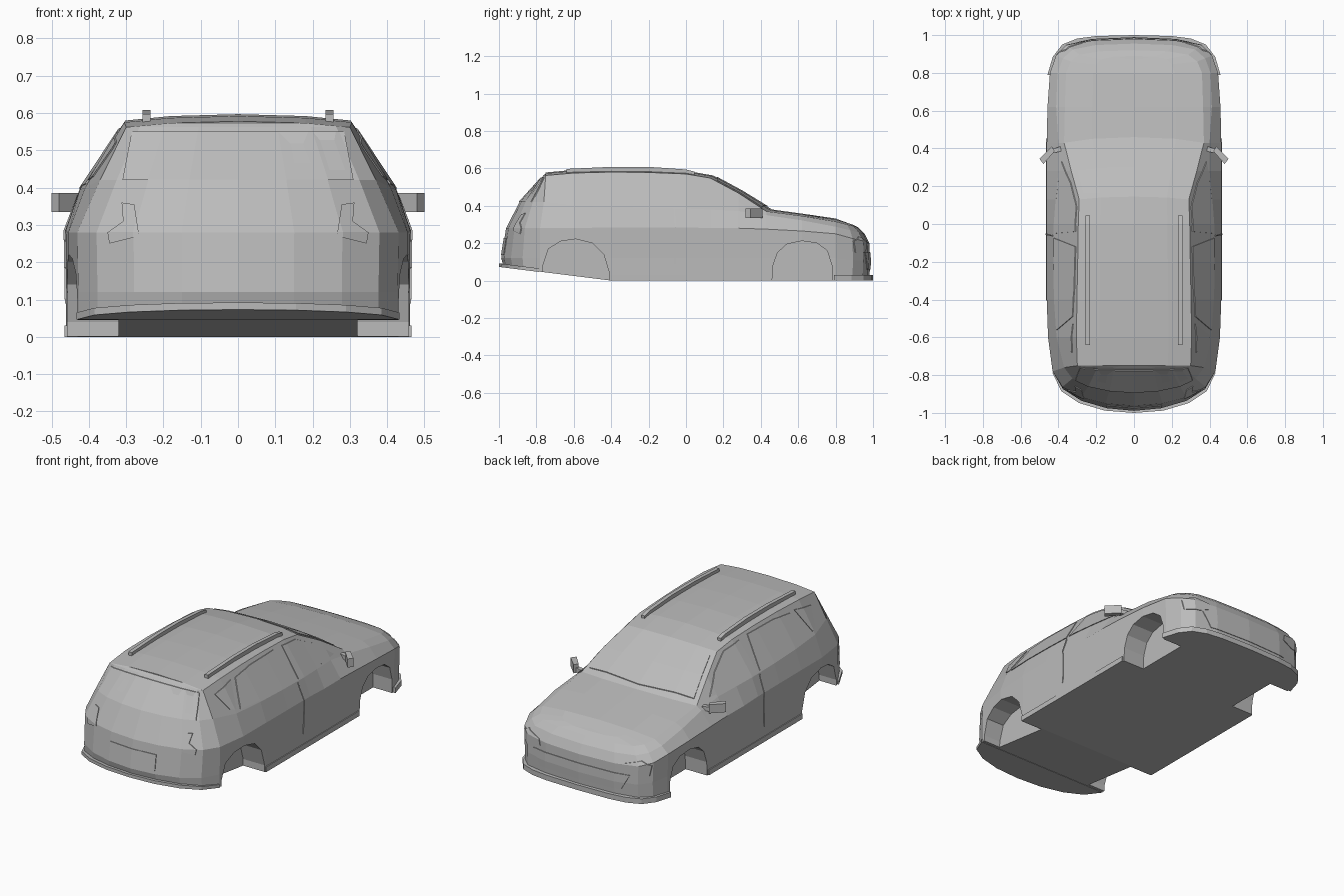
import bpy, bmesh
from mathutils import Vector

if "Cube" in bpy.data.objects:
    bpy.data.objects.remove(bpy.data.objects["Cube"])

paint = bpy.data.materials.new("grey_paint")
paint.diffuse_color = (0.5, 0.5, 0.5, 1)
paint.use_nodes = True
paint.node_tree.nodes["Principled BSDF"].inputs["Base Color"].default_value = paint.diffuse_color


def finish(bm, name):
    bmesh.ops.recalc_face_normals(bm, faces=bm.faces[:])
    me = bpy.data.meshes.new(name)
    bm.to_mesh(me)
    bm.free()
    me.materials.append(paint)
    ob = bpy.data.objects.new(name, me)
    bpy.context.collection.objects.link(ob)
    return ob


def prism(name, polys, axis, lo, hi, both=False, zfun=None):
    """Extrude 2D outlines along an axis; both=True adds the copy at -x."""
    bm = bmesh.new()
    for pts in polys:
        for sx in ((1, -1) if both else (1,)):
            rings = []
            for a in (lo, hi):
                ring = []
                for p, q in pts:
                    co = {"x": (a, p, q), "y": (p, a, q), "z": (p, q, a)}[axis]
                    dz = zfun(co[1]) if zfun else 0
                    ring.append(bm.verts.new((co[0] * sx, co[1], co[2] + dz)))
                rings.append(ring)
            n = len(pts)
            bm.faces.new(rings[0])
            bm.faces.new(rings[1][::-1])
            for i in range(n):
                j = (i + 1) % n
                bm.faces.new((rings[0][i], rings[0][j], rings[1][j], rings[1][i]))
    return finish(bm, name)


def boolean(ob, other, op):
    m = ob.modifiers.new("cut", "BOOLEAN")
    m.object, m.operation, m.solver = other, op, "EXACT"
    dg = bpy.context.evaluated_depsgraph_get()
    me = bpy.data.meshes.new_from_object(ob.evaluated_get(dg))
    ob.modifiers.clear()
    ob.data = me


def floor_z(y):
    return 0.125 * max(0.0, -0.4 - y)


# Body: cross-sections lofted along y, closed by rounded tail and nose
def section(y, w, zs, xb, zb, xt, ze, zt, lean=0.0):
    return [Vector(p) for p in (
        (0, y, floor_z(y)), (w, y, floor_z(y)), (w, y, 0.12), (w + 0.003, y, zs),
        (xb, y, zb), (xt, y, ze), (xt * 0.6, y + lean * 0.7, ze + 0.7 * (zt - ze)),
        (0, y + lean, zt))]


def cap(start, end_y, end_z, steps):
    """Sections that shrink to x = 0 while moving to the end profile."""
    out = []
    for t, s in steps:
        ring = []
        for p, ey, ez in zip(start, end_y, end_z):
            y = p.y + (ey - p.y) * t
            z = p.z + ((ez if ez is not None else p.z) - p.z) * t
            ring.append(Vector((p.x * s, y, z)))
        for k in (0, 1):
            ring[k].z = floor_z(ring[k].y)
        out.append(ring)
    return out


tail = section(-0.75, 0.428, 0.28, 0.37, 0.42, 0.30, 0.562, 0.578)
for k, y in enumerate((-0.78, -0.78, -0.78, -0.78, -0.76)):
    tail[k].y = y
    if k < 2:
        tail[k].z = floor_z(y)
nose = section(0.80, 0.442, 0.25, 0.405, 0.288, 0.36, 0.315, 0.332)
middle = [
    section(-0.60, 0.452, 0.28, 0.41, 0.40, 0.305, 0.575, 0.592),
    section(-0.40, 0.459, 0.285, 0.424, 0.395, 0.302, 0.58, 0.597),
    section(-0.20, 0.46, 0.285, 0.427, 0.39, 0.298, 0.578, 0.597),
    section(0.00, 0.461, 0.285, 0.425, 0.385, 0.295, 0.57, 0.587),
    section(0.13, 0.461, 0.28, 0.415, 0.38, 0.29, 0.548, 0.562, 0.015),
    section(0.28, 0.46, 0.28, 0.40, 0.372, 0.332, 0.468, 0.478, 0.02),
    section(0.43, 0.459, 0.275, 0.40, 0.35, 0.37, 0.37, 0.38, 0.03),
    section(0.62, 0.455, 0.265, 0.412, 0.322, 0.366, 0.345, 0.358)]
tail_caps = cap(tail, (-0.975, -0.975, -0.988, -0.962, -0.89, -0.762, -0.75, -0.75),
                (None,) * 8, ((0.45, 0.88), (0.75, 0.65), (0.93, 0.35), (1, 0)))
nose_caps = cap(nose, (0.98, 0.98, 0.985, 0.98, 0.955, 0.92, 0.89, 0.87),
                (0, 0, 0.10, 0.20, 0.25, 0.285, 0.30, 0.306),
                ((0.5, 0.93), (0.8, 0.8), (0.95, 0.5), (1, 0)))
rings = tail_caps[::-1] + [tail] + middle + [nose] + nose_caps


def build_body(name, grow):
    bm = bmesh.new()
    for sx in (1, -1):
        grid = [[bm.verts.new((p.x * sx, p.y, p.z)) for p in r] for r in rings]
        for a, b in zip(grid, grid[1:]):
            for k in range(7):
                bm.faces.new((a[k], a[k + 1], b[k + 1], b[k]))
    bmesh.ops.remove_doubles(bm, verts=bm.verts[:], dist=0.0005)
    bmesh.ops.recalc_face_normals(bm, faces=bm.faces[:])
    bm.normal_update()
    if grow:
        moves = [(v, v.normal * grow) for v in bm.verts]
        for v, d in moves:
            v.co += d
    return finish(bm, name)


body = build_body("car_body", 0)
skin = build_body("skin_helper", 0.004)
skin.hide_render = True


# Thin plates that follow the body surface
def plate(name, polys, axis, lo, hi, both=False):
    ob = prism(name, polys, axis, lo, hi, both)
    boolean(ob, skin, "INTERSECT")
    boolean(ob, body, "DIFFERENCE")


plate("side_windows", [
    [(-0.05, 0.395), (0.33, 0.385), (0.22, 0.475), (0.09, 0.54), (-0.04, 0.555)],
    [(-0.56, 0.41), (-0.075, 0.395), (-0.12, 0.56), (-0.35, 0.56), (-0.49, 0.545)],
    [(-0.68, 0.52), (-0.53, 0.548), (-0.59, 0.42), (-0.63, 0.43)]],
    "x", 0.2, 0.6, True)
plate("windshield", [[(-0.335, 0.405), (0, 0.435), (0.335, 0.405), (0.27, 0.165),
                      (-0.27, 0.165)]], "z", 0.3, 0.7)
plate("rear_window", [[(-0.31, 0.42), (0.31, 0.42), (0.285, 0.55), (-0.285, 0.55)]],
      "y", -1.1, -0.7)
plate("rear_plate_panel", [[(-0.147, 0.138), (0.147, 0.138), (0.147, 0.228),
                            (-0.147, 0.228)]], "y", -1.1, -0.8)
plate("tail_lights", [[(0.265, 0.27), (0.345, 0.25), (0.35, 0.28), (0.308, 0.31),
                       (0.312, 0.36), (0.278, 0.355)]], "y", -1.1, -0.75, True)
plate("headlights", [[(0.26, 0.175), (0.33, 0.15), (0.40, 0.15), (0.41, 0.21),
                      (0.36, 0.235), (0.27, 0.21)]], "y", 0.8, 1.1, True)
plate("front_grille", [[(-0.26, 0.06), (0.26, 0.06), (0.31, 0.15), (-0.31, 0.15)]],
      "y", 0.8, 1.1)
plate("door_seams", [[(-0.062, 0.09), (-0.056, 0.09), (-0.05, 0.25), (-0.06, 0.38),
                      (-0.066, 0.38), (-0.056, 0.25)]], "x", 0.3, 0.6, True)

# Wheel wells
wells = prism("well_cutter", [
    [(-0.77, -0.1), (-0.765, 0.08), (-0.735, 0.17), (-0.67, 0.21), (-0.59, 0.222),
     (-0.50, 0.20), (-0.44, 0.14), (-0.41, 0.04), (-0.41, -0.1)],
    [(0.455, -0.1), (0.465, 0.08), (0.49, 0.15), (0.54, 0.195), (0.62, 0.212),
     (0.70, 0.20), (0.755, 0.16), (0.78, 0.08), (0.785, -0.1)]],
    "x", 0.32, 0.6, True)
boolean(body, wells, "DIFFERENCE")
for helper in (wells, skin):
    bpy.data.objects.remove(helper)


# Bumper lips and sills
def mirrored(half):
    return half + [(-x, y) for x, y in half[::-1] if x > 0]


prism("front_bumper_lip", [mirrored([(0, 1.0), (0.2, 0.995), (0.3, 0.982), (0.38, 0.95),
                                     (0.43, 0.885), (0.458, 0.79)])], "z", 0, 0.03)
prism("rear_bumper_lip", [mirrored([(0, -1.0), (0.155, -0.988), (0.29, -0.948),
                                    (0.385, -0.885), (0.433, -0.785)])],
      "z", -0.002, 0.017, zfun=floor_z)
prism("side_sills", [[(-0.405, 0), (0.452, 0), (0.452, 0.03), (-0.405, 0.03)]],
      "x", 0.43, 0.465, True)

# Roof rails
prism("roof_rails", [[(-0.64, 0.572), (-0.64, 0.597), (-0.4, 0.608), (-0.2, 0.608),
                      (0.0, 0.594), (0.045, 0.583), (0.045, 0.56)]],
      "x", 0.234, 0.256, True)

# Door mirrors with short arms
prism("door_mirrors", [[(0.42, 0.385), (0.435, 0.41), (0.50, 0.345), (0.48, 0.318)]],
      "z", 0.335, 0.385, True)
prism("mirror_arms", [[(0.385, 0.385), (0.39, 0.41), (0.44, 0.395), (0.43, 0.375)]],
      "z", 0.34, 0.365, True)
